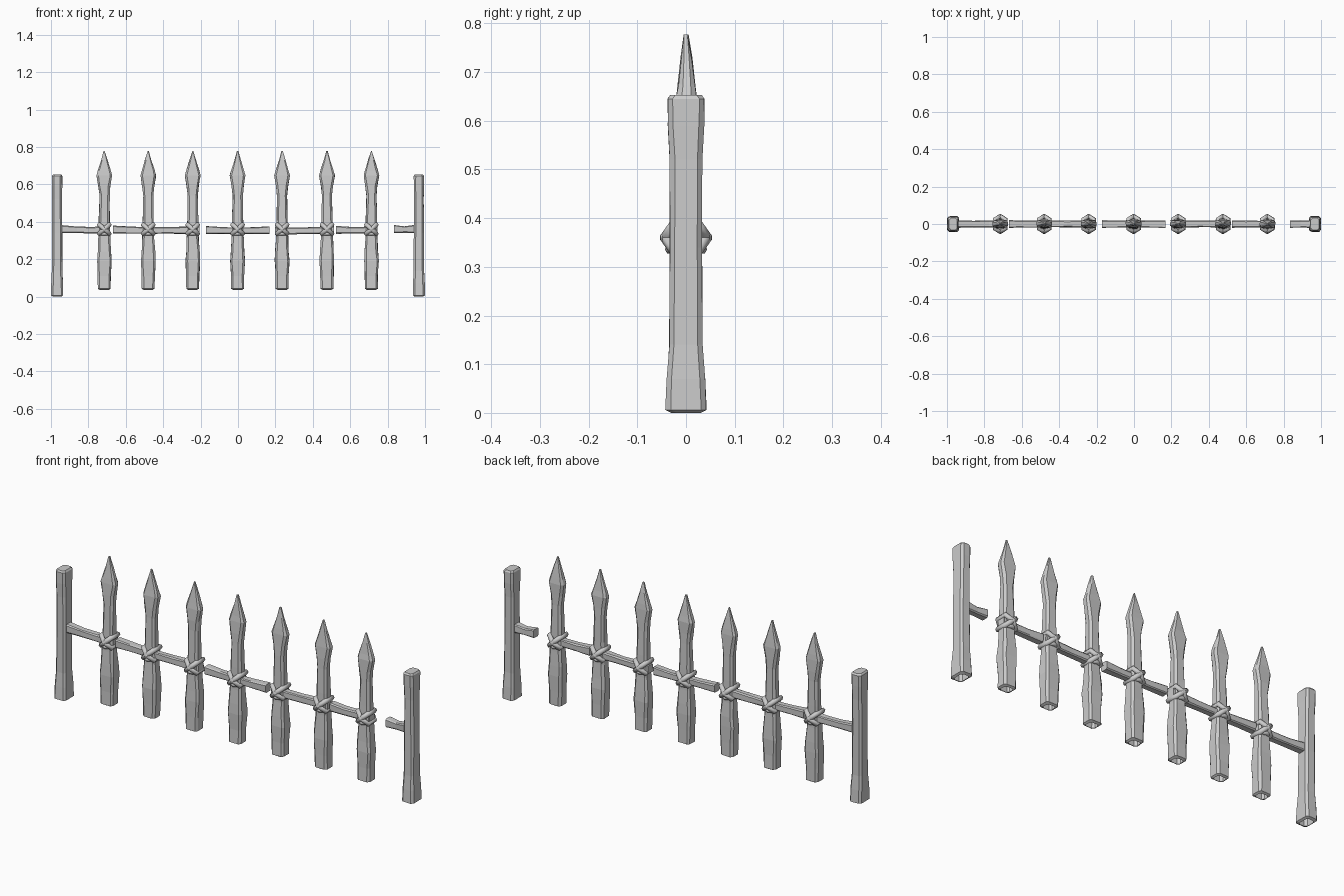
import bpy, bmesh, random
from mathutils import Vector

if "Cube" in bpy.data.objects:
    bpy.data.objects.remove(bpy.data.objects["Cube"])

random.seed(4)


def loft(name, rings, chamfer, axis='Z', open_start=False, jitter=0.0):
    """Skin chamfered-rectangle rings (position, half a, half b, shift a, shift b)."""
    bm = bmesh.new()
    loops = []
    for p, a, b, da, db in rings:
        c = min(chamfer, a * 0.5, b * 0.5)
        pts = [(a - c, -b), (a, -b + c), (a, b - c), (a - c, b),
               (-a + c, b), (-a, b - c), (-a, -b + c), (-a + c, -b)]
        loop = []
        for u, v in pts:
            u += da + random.uniform(-jitter, jitter)
            v += db + random.uniform(-jitter, jitter)
            loop.append(bm.verts.new((u, v, p) if axis == 'Z' else (p, u, v)))
        loops.append(loop)
    for l0, l1 in zip(loops, loops[1:]):
        for i in range(8):
            j = (i + 1) % 8
            bm.faces.new((l0[i], l0[j], l1[j], l1[i]))
    bm.faces.new(loops[-1])
    if not open_start:
        bm.faces.new(loops[0][::-1])
    bmesh.ops.recalc_face_normals(bm, faces=bm.faces)
    me = bpy.data.meshes.new(name)
    bm.to_mesh(me)
    bm.free()
    ob = bpy.data.objects.new(name, me)
    bpy.context.collection.objects.link(ob)
    return ob


def strap(name, points, radius, loc):
    """Low-sided cord following a closed path."""
    cu = bpy.data.curves.new(name, 'CURVE')
    cu.dimensions = '3D'
    cu.bevel_depth = radius
    cu.bevel_resolution = 1
    sp = cu.splines.new('POLY')
    sp.points.add(len(points) - 1)
    for q, co in zip(sp.points, points):
        q.co = (*co, 1)
    sp.use_cyclic_u = True
    ob = bpy.data.objects.new(name, cu)
    ob.location = loc
    bpy.context.collection.objects.link(ob)


# End posts: hewn square timbers, open underneath
for side, label in ((-1, "left"), (1, "right")):
    rings = [(0.0, 0.022, 0.030, 0, 0), (0.006, 0.032, 0.042, 0, 0),
             (0.07, 0.031, 0.039, 0, 0), (0.14, 0.028, 0.034, 0, 0),
             (0.34, 0.027, 0.033, 0, 0), (0.52, 0.026, 0.033, 0, 0),
             (0.59, 0.027, 0.037, 0, 0), (0.645, 0.027, 0.038, 0, 0),
             (0.653, 0.022, 0.032, 0, 0)]
    post = loft(label + "_post", rings, 0.010, open_start=True, jitter=0.0008)
    post.location.x = side * 0.967

# Spear-topped pickets with lashings
for i, x in enumerate((-0.715, -0.48, -0.242, -0.002, 0.236, 0.476, 0.713)):
    def s(k):
        return random.uniform(-k, k)
    rings = [(0.036, 0.024, 0.020, 0, 0), (0.042, 0.034, 0.030, 0, 0),
             (0.11, 0.035, 0.030, 0, 0), (0.19, 0.039, 0.032, s(.002), 0),
             (0.24, 0.036, 0.030, s(.002), 0), (0.31, 0.032, 0.026, 0, 0),
             (0.42, 0.029, 0.024, 0, 0), (0.54, 0.027, 0.021, s(.002), 0),
             (0.59, 0.032, 0.021, s(.001), 0), (0.648, 0.042, 0.020, 0, 0.001),
             (0.675, 0.034, 0.017, 0, 0.001), (0.73, 0.017, 0.011, 0, 0.001),
             (0.777, 0.003, 0.004, 0, 0)]
    picket = loft(f"picket_{i + 1}", rings, 0.010, open_start=True, jitter=0.0015)
    picket.location.x = x

    # Two crossing diagonal cords and one lower wrap
    around = [(0.028, -0.025), (0.0, -0.042), (-0.028, -0.025),
              (-0.028, 0.025), (0.0, 0.042), (0.028, 0.025)]
    for k, tilt in enumerate((0.9, -0.9)):
        path = [(px, py, tilt * px) for px, py in around]
        strap(f"lashing_{i + 1}_{'ab'[k]}", path, 0.0125, (x, 0, 0.360))
    strap(f"lashing_{i + 1}_wrap", [(px, py * 0.8, 0) for px, py in around],
          0.010, (x, 0, 0.336))

# Broken rail pieces: start x, end x, start z, end z
rails = [(-0.945, -0.69, 0.361, 0.357), (-0.668, -0.205, 0.358, 0.356),
         (-0.172, 0.168, 0.356, 0.355), (0.197, 0.512, 0.352, 0.358),
         (0.524, 0.745, 0.357, 0.358), (0.835, 0.945, 0.362, 0.362)]
for i, (x0, x1, z0, z1) in enumerate(rails):
    n = max(2, round((x1 - x0) / 0.08))
    rings = []
    for k in range(n + 1):
        t = k / n
        waist = 0.004 * 4 * t * (1 - t)
        rings.append((x0 + (x1 - x0) * t, 0.020 - waist * 0.6, 0.021 - waist,
                      0, z0 + (z1 - z0) * t - waist * 0.8))
    loft(f"rail_piece_{i + 1}", rings, 0.005, axis='X', jitter=0.0012)
